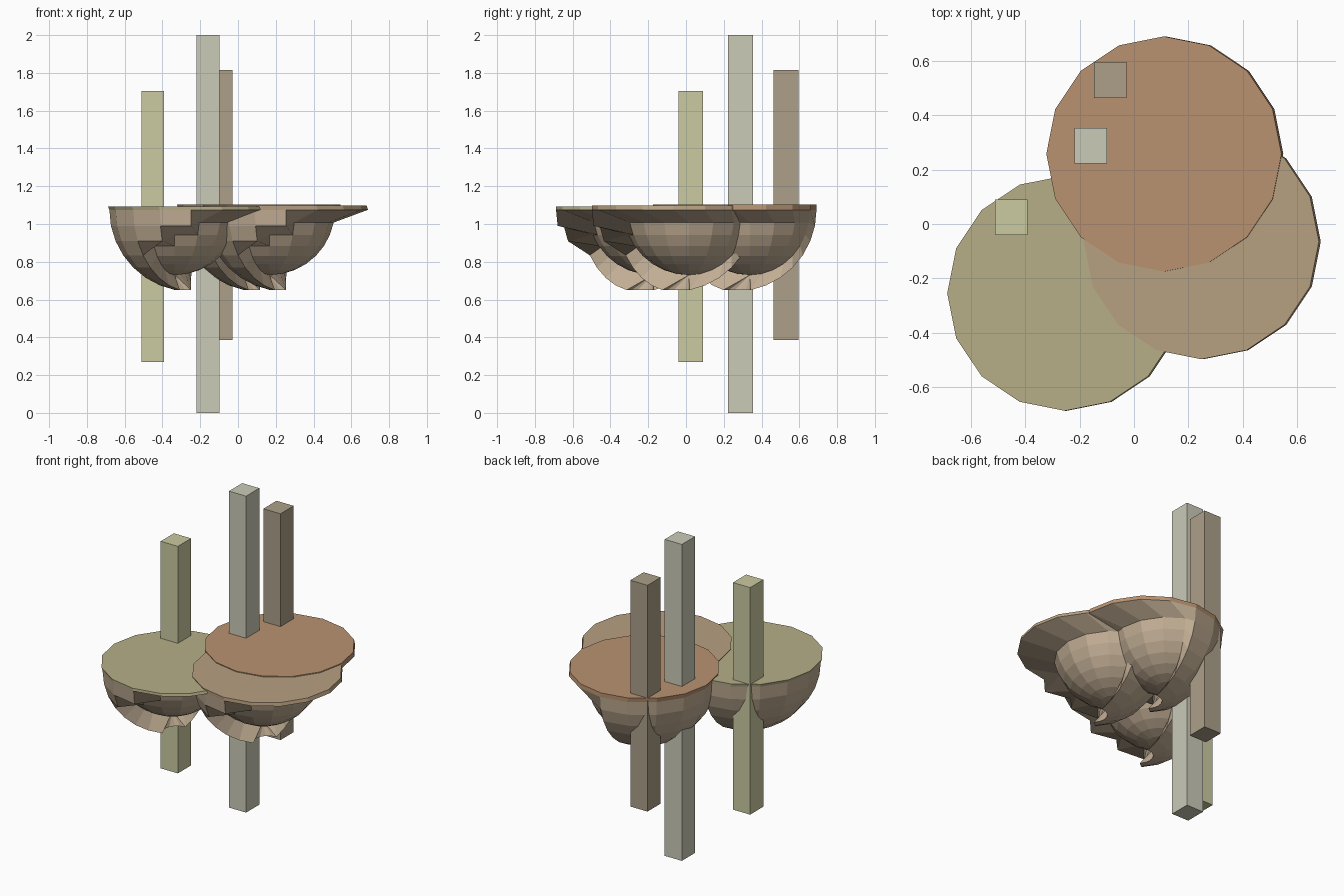
import bpy, bmesh
from math import sin, cos, pi

if "Cube" in bpy.data.objects:
    bpy.data.objects.remove(bpy.data.objects["Cube"])

SEG, RINGS = 16, 8
R, R_IN = 0.433, 0.345
RIM_Z = 1.075

def material(name, rgb):
    m = bpy.data.materials.new(name)
    m.diffuse_color = (*[c ** 2.2 for c in rgb], 1)
    m.use_nodes = True
    m.node_tree.nodes["Principled BSDF"].inputs["Base Color"].default_value = m.diffuse_color
    return m

def finish(bm, name, mat):
    bmesh.ops.recalc_face_normals(bm, faces=bm.faces)
    me = bpy.data.meshes.new(name)
    bm.to_mesh(me)
    bm.free()
    me.materials.append(mat)
    ob = bpy.data.objects.new(name, me)
    bpy.context.collection.objects.link(ob)

def kept(i, j):
    # rim stays whole; lower rings stay full size only on the back-left side
    az = j * 360 / SEG
    end = 270 if i == 1 else 247.5 if i == 2 else 225
    return i == 0 or 90 <= az <= end

def bowl(name, cx, cy, top, mat, cap_mat):
    # half sphere whose front-right side is pulled in to a smaller sphere
    bm = bmesh.new()
    rows = []
    for i in range(RINGS):
        t = i * pi / 2 / RINGS
        row = []
        for j in range(SEG):
            a = 2 * pi * j / SEG
            r, dx, dy = (R, 0.007, 0) if kept(i, j) else (R_IN, -0.08, 0.08)
            row.append(bm.verts.new((cx + dx + r * cos(t) * cos(a),
                                     cy + dy + r * cos(t) * sin(a),
                                     RIM_Z - r * sin(t))))
        rows.append(row)
    pole = bm.verts.new((cx - 0.08, cy + 0.08, RIM_Z - R_IN))
    for j in range(SEG):
        k = (j + 1) % SEG
        for a, b in zip(rows, rows[1:]):
            bm.faces.new((a[j], a[k], b[k], b[j]))
        bm.faces.new((rows[-1][j], rows[-1][k], pole))
    bm.faces.new(rows[0])
    finish(bm, name + "_bowl", mat)

    # thin flat lid
    bm = bmesh.new()
    lo, hi = [[bm.verts.new((cx + dx + R * cos(2 * pi * j / SEG),
                             cy + R * sin(2 * pi * j / SEG), z))
               for j in range(SEG)] for z, dx in ((RIM_Z, 0.007), (top, 0))]
    for j in range(SEG):
        k = (j + 1) % SEG
        bm.faces.new((lo[j], lo[k], hi[k], hi[j]))
    bm.faces.new(hi)
    finish(bm, name + "_lid", cap_mat)

def post(name, x, y, z0, z1, mat):
    bm = bmesh.new()
    bmesh.ops.create_cube(bm, size=1)
    for v in bm.verts:
        v.co = (x + v.co.x * 0.12, y + v.co.y * 0.132, (z0 + z1) / 2 + v.co.z * (z1 - z0))
    finish(bm, name, mat)

# bowls with lids
shell = material("shell", (0.76, 0.68, 0.58))
bowl("back", 0.11, 0.258, 1.102, shell, material("lid_orange", (0.72, 0.57, 0.44)))
bowl("right", 0.248, -0.065, 1.097, shell, material("lid_tan", (0.71, 0.62, 0.50)))
bowl("left", -0.255, -0.255, 1.092, shell, material("lid_olive", (0.71, 0.68, 0.53)))

# upright posts
post("tall_post", -0.159, 0.288, 0, 2, material("post_grey", (0.79, 0.79, 0.72)))
post("back_post", -0.088, 0.53, 0.385, 1.815, material("post_brown", (0.67, 0.62, 0.53)))
post("left_post", -0.452, 0.025, 0.27, 1.705, material("post_green", (0.79, 0.79, 0.63)))
